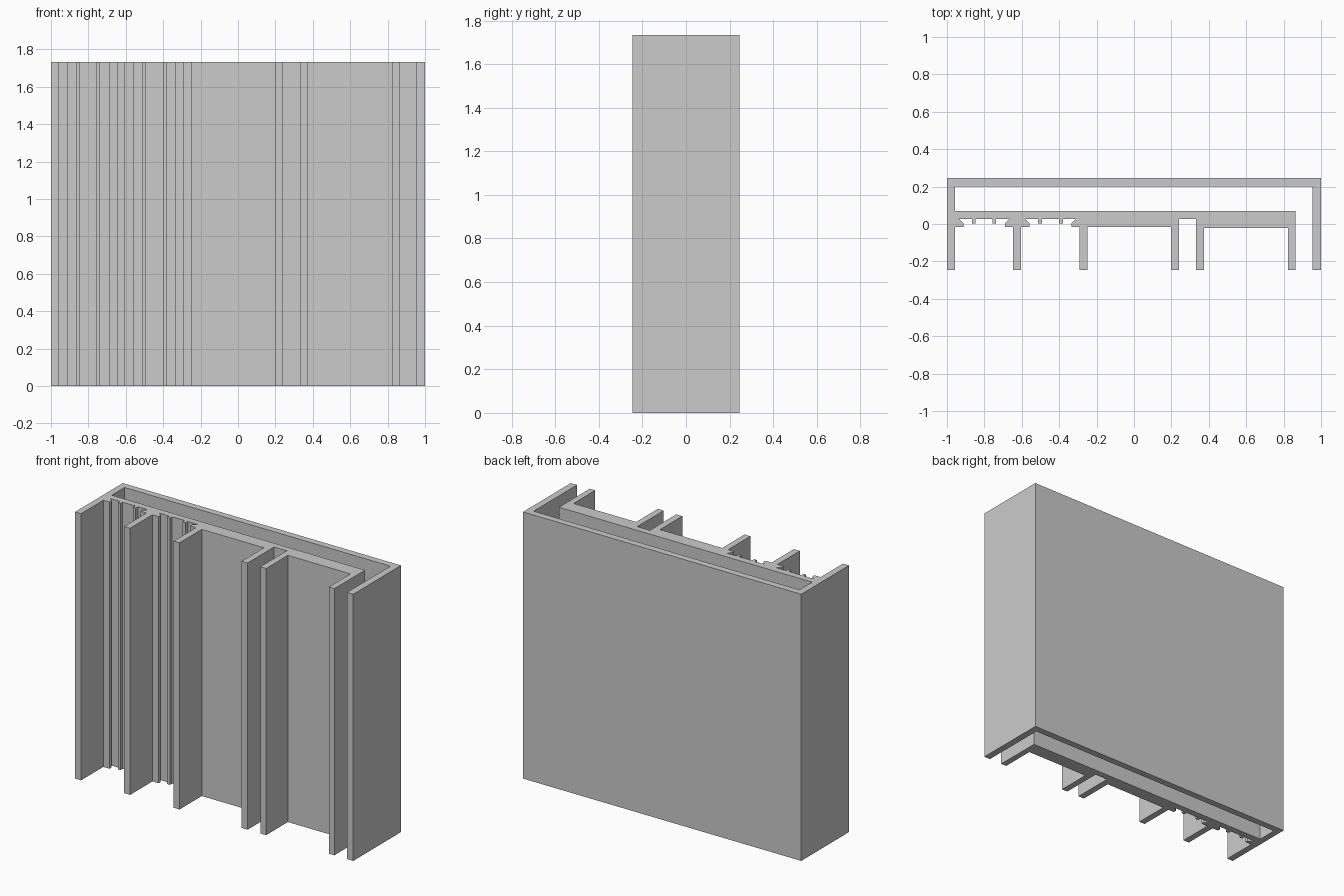
import bpy, bmesh

if "Cube" in bpy.data.objects:
    bpy.data.objects.remove(bpy.data.objects["Cube"])

HEIGHT = 1.733
FRONT, BACK = -0.245, 0.245      # tips of the fins / rear face
PLATE_BACK = 0.07                # rear face of the inner plate
SKIN = -0.016                    # front face of the plate
GROOVE = 0.027                   # floor of the recessed slots
LIP = 0.004                      # rib tips and start of the undercut


def fin(x0, x1, y_left, y_right):
    """Long fin projecting forward between x0 and x1."""
    return [(x0, y_left), (x0, FRONT), (x1, FRONT), (x1, y_right)]


def slot(x0, x1, ribs):
    """Undercut slot with small ribs on its floor."""
    pts = [(x0, SKIN), (x0, LIP), (x0 - 0.024, GROOVE)]
    for a, b in ribs:
        pts += [(a, GROOVE), (a, LIP), (b, LIP), (b, GROOVE)]
    return pts + [(x1 + 0.024, GROOVE), (x1, LIP), (x1, SKIN)]


def extrude_profile(name, pts):
    bm = bmesh.new()
    face = bm.faces.new([bm.verts.new((x, y, 0)) for x, y in pts])
    top = bmesh.ops.extrude_face_region(bm, geom=[face])["geom"]
    verts = [g for g in top if isinstance(g, bmesh.types.BMVert)]
    bmesh.ops.translate(bm, verts=verts, vec=(0, 0, HEIGHT))
    bmesh.ops.recalc_face_normals(bm, faces=bm.faces[:])
    mesh = bpy.data.meshes.new(name)
    bm.to_mesh(mesh)
    bm.free()
    obj = bpy.data.objects.new(name, mesh)
    bpy.context.collection.objects.link(obj)
    return obj


# Rear shell and left side wall
profile = [(-1, BACK), (-1, FRONT), (-0.957, FRONT), (-0.957, SKIN)]
# Two ribbed slots divided by a fin
profile += slot(-0.912, -0.69, [(-0.866, -0.848), (-0.757, -0.738)])
profile += fin(-0.647, -0.604, SKIN, SKIN)
profile += slot(-0.559, -0.334, [(-0.513, -0.492), (-0.401, -0.38)])
# Broad recess, narrow gap and right recess
profile += fin(-0.291, -0.249, SKIN, SKIN)
profile += fin(0.198, 0.241, SKIN, GROOVE)
profile += fin(0.332, 0.374, GROOVE, -0.022)
profile += fin(0.824, 0.864, -0.022, PLATE_BACK)
# Channel behind the plate, then the right side wall
profile += [(-0.957, PLATE_BACK), (-0.957, 0.201), (0.955, 0.201)]
profile += [(0.955, FRONT), (1, FRONT), (1, BACK)]

extrude_profile("extruded_frame_section", profile)
